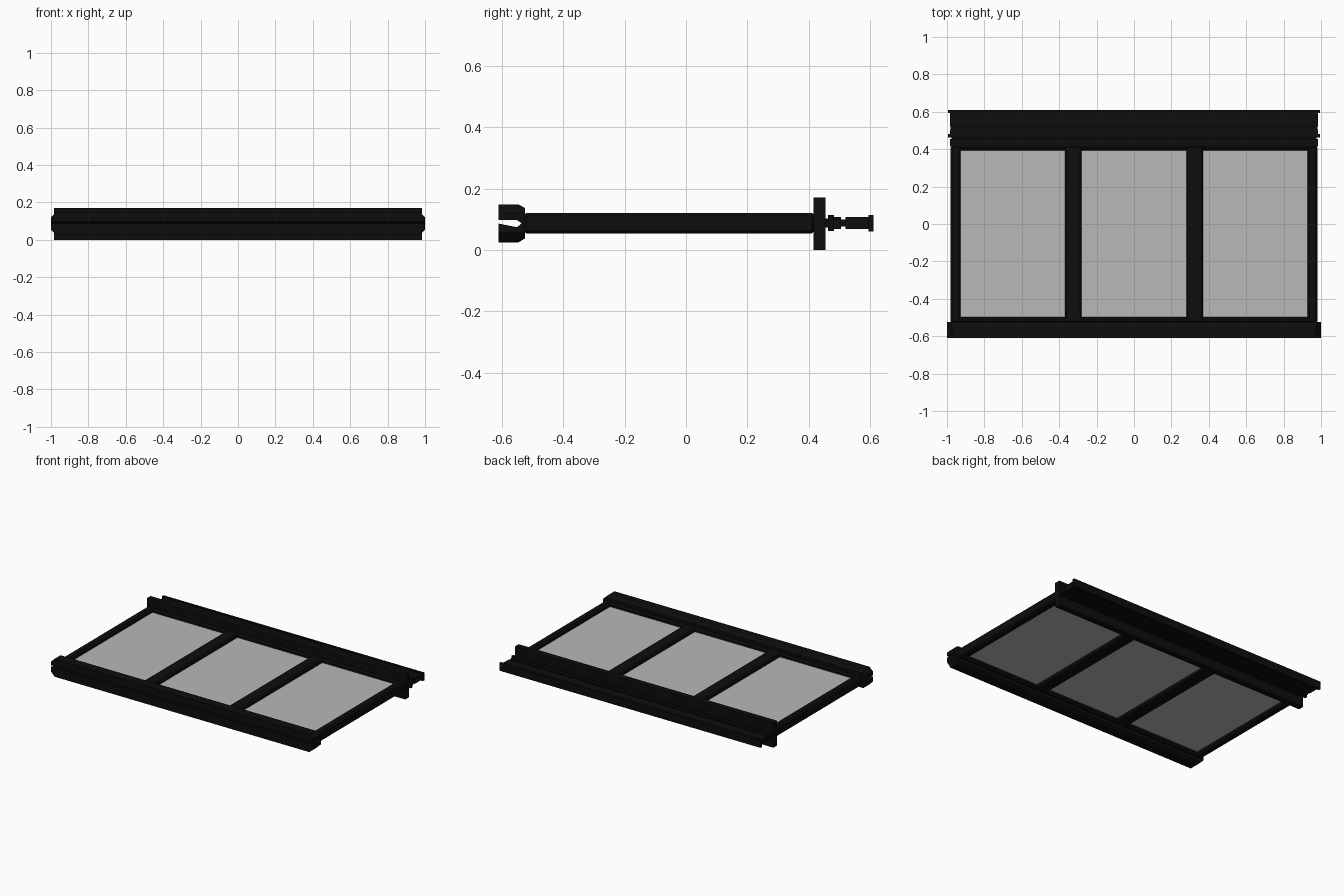
import bpy, bmesh
from mathutils import Vector

if "Cube" in bpy.data.objects:
    bpy.data.objects.remove(bpy.data.objects["Cube"])


def material(name, rgb):
    m = bpy.data.materials.new(name)
    m.diffuse_color = (*rgb, 1)
    m.use_nodes = True
    m.node_tree.nodes["Principled BSDF"].inputs["Base Color"].default_value = m.diffuse_color
    return m


black = material("black frame", (0.004, 0.004, 0.004))
grey = material("grey glass", (0.48, 0.48, 0.48))


def finish(name, bm, mat):
    bmesh.ops.recalc_face_normals(bm, faces=bm.faces[:])
    me = bpy.data.meshes.new(name)
    bm.to_mesh(me)
    bm.free()
    me.materials.append(mat)
    ob = bpy.data.objects.new(name, me)
    bpy.context.collection.objects.link(ob)
    return ob


def box(name, x, y, z, mat=black, bevel=0):
    """Box from (min, max) ranges, with optional chamfered edges."""
    bm = bmesh.new()
    bmesh.ops.create_cube(bm, size=1)
    for v in bm.verts:
        v.co = Vector([(a + b) / 2 + c * (b - a) for c, (a, b) in zip(v.co, (x, y, z))])
    if bevel:
        bmesh.ops.bevel(bm, geom=bm.edges[:], offset=bevel, segments=1, affect='EDGES')
    return finish(name, bm, mat)


def extrude_x(bm, profile, half):
    """Extrude a (y, z) profile symmetrically along x."""
    face = bm.faces.new([bm.verts.new((-half, y, z)) for y, z in profile])
    ext = bmesh.ops.extrude_face_region(bm, geom=[face])["geom"]
    bmesh.ops.translate(bm, vec=(2 * half, 0, 0),
                        verts=[g for g in ext if isinstance(g, bmesh.types.BMVert)])
    if face.is_valid and not any(len(e.link_faces) == 2 for e in face.edges):
        bm.faces.remove(face)


MID = 0.0875

# Slotted front rail with chamfered ends
bm = bmesh.new()
extrude_x(bm, [(-0.61, 0.148), (-0.545, 0.148), (-0.525, 0.137), (-0.525, 0.037),
               (-0.545, 0.025), (-0.61, 0.025), (-0.61, 0.086), (-0.55, 0.074),
               (-0.535, 0.087), (-0.55, 0.097), (-0.61, 0.097)], 1.0)
bmesh.ops.recalc_face_normals(bm, faces=bm.faces[:])
for sx in (-1, 1):
    for sz in (-1, 1):
        cut = bmesh.ops.bisect_plane(
            bm, geom=bm.verts[:] + bm.edges[:] + bm.faces[:],
            plane_co=(sx, 0, MID + sz * 0.033), plane_no=(sx, 0, sz), clear_outer=True)
        edges = [g for g in cut["geom_cut"] if isinstance(g, bmesh.types.BMEdge)]
        bmesh.ops.edgenet_fill(bm, edges=edges)
finish("front_rail", bm, black)

# Panel frame: cross rails, outer stiles and mullions
FZ = (0.054, 0.121)
box("frame_front_bar", (-0.975, 0.975), (-0.53, -0.497), FZ, bevel=0.01)
box("frame_back_bar", (-0.975, 0.975), (0.393, 0.42), FZ, bevel=0.01)
for side, s in (("left", -1), ("right", 1)):
    box(f"{side}_stile", sorted((s * 0.928, s * 0.98)), (-0.53, 0.42), FZ, bevel=0.01)
    box(f"{side}_mullion", sorted((s * 0.28, s * 0.368)), (-0.525, 0.415), FZ, bevel=0.008)

# Glass panes
for i, (a, b) in enumerate(((-0.935, -0.36), (-0.29, 0.29), (0.36, 0.935))):
    box(f"glass_pane_{i + 1}", (a, b), (-0.505, 0.4), (0.078, 0.097), grey)

# Tall back plate and the stepped track behind it: (name, half width, y range, half height)
for name, w, y, h in (
        ("back_plate", 0.985, (0.415, 0.455), 0.0855),
        ("track_neck", 0.975, (0.45, 0.465), 0.015),
        ("track_inner_flange", 0.995, (0.462, 0.482), 0.026),
        ("track_step", 0.985, (0.48, 0.505), 0.019),
        ("track_groove", 0.98, (0.5, 0.525), 0.011),
        ("track_body", 0.985, (0.52, 0.598), 0.02),
        ("track_outer_flange", 0.995, (0.594, 0.61), 0.027)):
    box(name, (-w, w), y, (MID - h, MID + h) if h < 0.08 else (0, 0.171))
